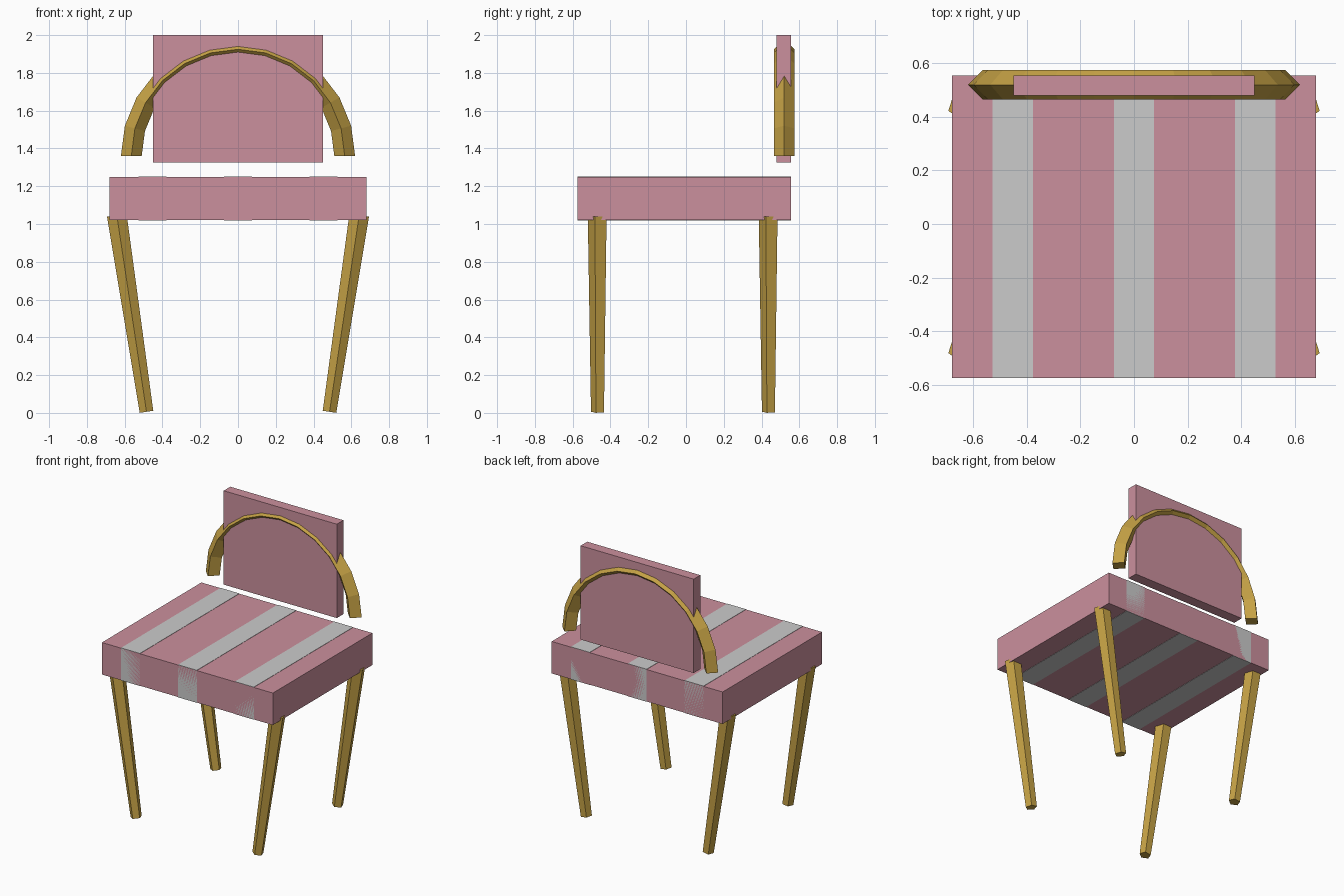
import bpy, bmesh
from math import sin, cos, pi, radians
from mathutils import Matrix, Vector

if "Cube" in bpy.data.objects:
    bpy.data.objects.remove(bpy.data.objects["Cube"])


def material(name, rgb):
    m = bpy.data.materials.new(name)
    m.diffuse_color = (*rgb, 1)
    m.use_nodes = True
    m.node_tree.nodes["Principled BSDF"].inputs["Base Color"].default_value = m.diffuse_color
    return m


PINK = material("pink_fabric", (0.60, 0.28, 0.34))
WHITE = material("pale_stripe", (0.64, 0.62, 0.63))
GOLD = material("gold", (0.56, 0.36, 0.06))


def finish(name, bm, mat):
    bmesh.ops.recalc_face_normals(bm, faces=bm.faces)
    me = bpy.data.meshes.new(name)
    bm.to_mesh(me)
    bm.free()
    me.materials.append(mat)
    ob = bpy.data.objects.new(name, me)
    bpy.context.collection.objects.link(ob)
    return ob


def box(name, lo, hi, mat):
    lo, hi = Vector(lo), Vector(hi)
    bm = bmesh.new()
    bmesh.ops.create_cube(bm, size=1, matrix=Matrix.Translation((lo + hi) / 2)
                          @ Matrix.Diagonal((*(hi - lo), 1)))
    return finish(name, bm, mat)


def loft(name, rings, mat):
    """Skin a list of closed rings and cap both ends."""
    bm = bmesh.new()
    rows = [[bm.verts.new(p) for p in r] for r in rings]
    n = len(rows[0])
    for a, b in zip(rows, rows[1:]):
        for i in range(n):
            j = (i + 1) % n
            bm.faces.new((a[i], a[j], b[j], b[i]))
    bm.faces.new(rows[0])
    bm.faces.new(rows[-1])
    return finish(name, bm, mat)


# Seat cushion with three inlaid stripes
box("seat", (-0.68, -0.575, 1.02), (0.68, 0.555, 1.25), PINK)
for i, x in enumerate((-0.453, 0, 0.453)):
    box(f"seat_stripe_{i + 1}", (x - 0.075, -0.575, 1.018),
        (x + 0.075, 0.555, 1.252), WHITE)

# Backrest panel
box("backrest", (-0.45, 0.48, 1.325), (0.45, 0.555, 2.0), PINK)

# Arched back rail: half ring with a diamond cross-section
R, r = 0.565, 0.055
arch = []
for k in range(13):
    a = pi * k / 12
    arch.append([((R + r * cos(b)) * cos(a), 0.52 + r * sin(b),
                  1.36 + (R + r * cos(b)) * sin(a))
                 for b in (0, pi / 2, pi, 3 * pi / 2)])
loft("back_arch", arch, GOLD)

# Tapered five-sided legs, leaning outward towards the seat
for row, y in (("front", -0.465), ("back", 0.44)):
    for side, s in (("left", -1), ("right", 1)):
        M = (Matrix.Translation((s * 0.563, y, 0.526))
             @ Matrix.Rotation(s * 0.15, 4, 'Y'))
        rings = [[M @ Vector((rad * cos(t), rad * sin(t), z))
                  for t in (radians(-90 + 72 * i) for i in range(5))]
                 for rad, z in ((0.038, -0.526), (0.055, 0.526))]
        loft(f"{row}_{side}_leg", rings, GOLD)
